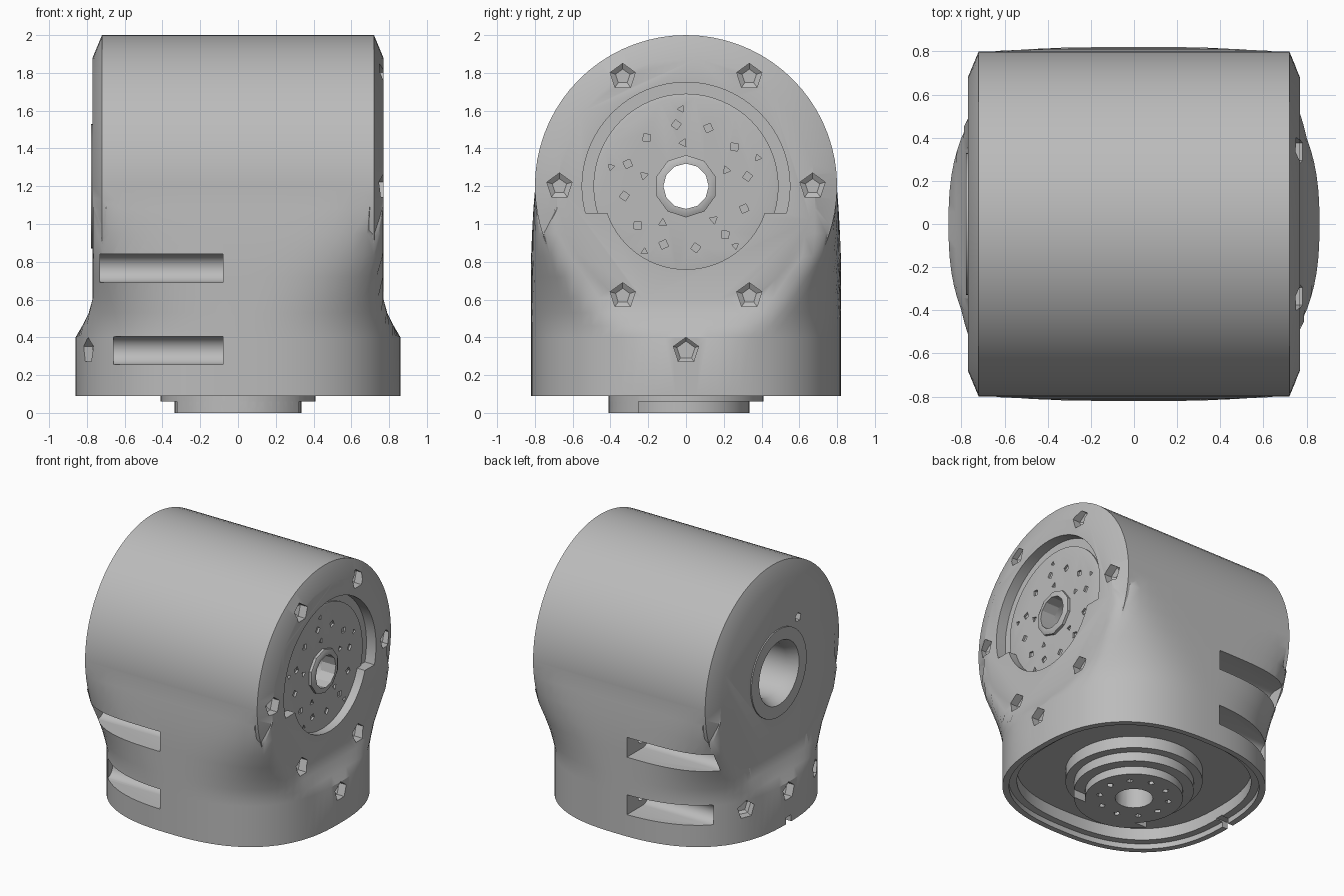
import bpy
import bmesh
from math import sin, cos, pi
from mathutils import Vector

cube = bpy.data.objects.get("Cube")
if cube:
    bpy.data.objects.remove(cube, do_unlink=True)

AXIS_Z = 1.2          # height of the horizontal barrel axis
gray = bpy.data.materials.new("housing gray")
gray.use_nodes = True
gray.diffuse_color = (0.5, 0.5, 0.5, 1)
gray.node_tree.nodes["Principled BSDF"].inputs["Base Color"].default_value = (0.5, 0.5, 0.5, 1)


def add_loft(bm, rings):
    """Skin a closed solid through rings of points."""
    loops = [[bm.verts.new(p) for p in ring] for ring in rings]
    n = len(loops[0])
    for a, b in zip(loops, loops[1:]):
        for i in range(n):
            j = (i + 1) % n
            bm.faces.new((a[i], a[j], b[j], b[i]))
    bm.faces.new(loops[0][::-1])
    bm.faces.new(loops[-1])


def finish(name, bm):
    bmesh.ops.recalc_face_normals(bm, faces=bm.faces)
    mesh = bpy.data.meshes.new(name)
    bm.to_mesh(mesh)
    bm.free()
    mesh.materials.append(gray)
    obj = bpy.data.objects.new(name, mesh)
    bpy.context.collection.objects.link(obj)
    return obj


def loft(name, rings):
    bm = bmesh.new()
    add_loft(bm, rings)
    return finish(name, bm)


def turned(origin, direction, profile, n, turn=0.0):
    """Rings of a lathe shape: profile holds (distance, radius) pairs."""
    d = Vector(direction).normalized()
    u = Vector((0, 0, 1)) if abs(d.z) < 0.9 else Vector((1, 0, 0))
    v = d.cross(u)
    return [[Vector(origin) + d * t + (u * cos(turn + 2 * pi * i / n) + v * sin(turn + 2 * pi * i / n)) * r
             for i in range(n)] for t, r in profile]


def boolean(target, tool, operation):
    mod = target.modifiers.new("join_or_cut", "BOOLEAN")
    mod.object, mod.operation, mod.solver = tool, operation, "EXACT"
    deps = bpy.context.evaluated_depsgraph_get()
    mesh = bpy.data.meshes.new_from_object(target.evaluated_get(deps))
    target.modifiers.clear()
    target.data = mesh
    bpy.data.objects.remove(tool, do_unlink=True)


def cut(target, *ring_sets):
    bm = bmesh.new()
    for rings in ring_sets:
        add_loft(bm, rings)
    boolean(target, finish("cutter", bm), "DIFFERENCE")


def join(target, rings):
    boolean(target, loft("addition", rings), "UNION")


def base_radius(a, power, ry=0.82):
    """Distance from the middle to a squared-off oval at angle a."""
    return (abs(cos(a) / 0.86) ** power + abs(sin(a) / ry) ** power) ** (-1 / power)


def oval(z, limit, power=2.5, ry=0.82):
    ring = []
    for i in range(96):
        a = 2 * pi * i / 96
        r = base_radius(a, power, ry)
        x = max(-limit, min(limit, r * cos(a)))
        y = r * sin(a)
        if limit < 0.77 and abs(x) > 0.72:      # follow the barrel's chamfer
            top = 0.798 - (abs(x) - 0.72) * 2.4
            y = max(-top, min(top, y))
        ring.append(Vector((x, y, z)))
    return ring


axis = (0, 0, AXIS_Z)
X, Z = (1, 0, 0), (0, 0, 1)

# Horizontal barrel, blended into a squared-off oval base
housing = loft("housing", turned(axis, X, [(-0.77, 0.68), (-0.72, 0.8), (0.72, 0.8), (0.77, 0.68)], 72))
join(housing, [oval(0.09, 0.9), oval(0.4, 0.9), oval(0.46, 0.825), oval(0.53, 0.79, 2.65),
               oval(0.61, 0.768, 2.9), oval(0.72, 0.768, 3.5), oval(0.83, 0.768, 4.5),
               oval(0.95, 0.768, 6, 0.815), oval(1.08, 0.768, 9, 0.808), oval(1.2, 0.768, 14, 0.798)])
join(housing, turned(axis, X, [(-0.779, 0.33), (-0.7, 0.33)], 40))

# Hollow underside with a stepped rim
cut(housing, [[Vector((p.x * s, p.y * s, z)) for p in oval(0, 0.9)]
              for z, s in ((0.0, 0.95), (0.13, 0.95), (0.131, 0.89), (0.22, 0.89))])

# Stepped recess on the left face: wide above, narrower below
def recess_ring(x):
    pts = []
    for i in range(96):
        a = 2 * pi * i / 96
        r = 0.55 if 0.55 * sin(a) > -0.16 else 0.44
        pts.append(Vector((x, r * cos(a), AXIS_Z + r * sin(a))))
    return pts


cut(housing, [recess_ring(0.69), recess_ring(0.9)])

# Flared bore through the barrel
bore = [(-0.8, 0.25), (-0.7, 0.2), (0.4, 0.2), (0.41, 0.12), (0.95, 0.12)]
cut(housing, turned(axis, X, bore, 32))

# Round-bottomed screw slots on front and back
def slot(side, z, end):
    arc = [pi * i / 10 for i in range(11)]
    section = [(0.63 - 0.075 * sin(a), z + 0.075 * cos(a)) for a in arc]
    section += [(1.0, z - 0.075), (1.0, z + 0.075)]
    return [[Vector((x, side * y, h)) for y, h in section] for x in (end, -0.08)]


def screw_hole(side, z):
    return turned((-0.1, side * 0.65, z), X, [(0, 0.035), (0.12, 0.035)], 6)


for side in (-1, 1):
    for z, end in ((0.765, -0.73), (0.33, -0.66)):
        cut(housing, slot(side, z, end))
        cut(housing, screw_hole(side, z))

# Five-sided bolt pockets on the left face and around the base
pockets = []
for i in range(6):
    a = pi * i / 3
    pockets.append(turned((0.69, 0.67 * cos(a), AXIS_Z + 0.67 * sin(a)), X, [(0, 0.04), (0.02, 0.07), (0.2, 0.07)], 5))
for a in (0, pi - 0.48, pi, pi + 0.48):
    d = Vector((cos(a), sin(a), 0))
    start = d * (base_radius(a, 2.5) - 0.08) + Vector((0, 0, 0.33))
    pockets.append(turned(start, d, [(0, 0.05), (0.02, 0.07), (0.25, 0.07)], 5))
pockets.append(turned((-0.72, -0.24, 1.53), X, [(-0.1, 0.035), (0, 0.035)], 5))
cut(housing, *pockets)

# Small wiring notch in the rim
cut(housing, [[Vector((x, y, z)) for y, z in ((-0.03, 0), (0.03, 0), (0.03, 0.14), (-0.03, 0.14))]
              for x in (-0.95, -0.7)])

# Output disc inside the recess, with hub collar and screw holes
disc = loft("output_disc", turned(axis, X, [(0.62, 0.49), (0.7, 0.49), (0.705, 0.47)], 64))
join(disc, turned(axis, X, [(0.65, 0.165), (0.725, 0.165), (0.735, 0.145)], 10))
cut(disc, turned(axis, X, [(0.5, 0.12), (0.9, 0.12)], 12))


def hole_circle(center, direction, radius, count, size, sides, depth):
    d = Vector(direction)
    side = Vector((0, 1, 0))
    other = d.cross(side)
    holes = []
    for i in range(count):
        a = 2 * pi * (i + 0.3) / count
        p = Vector(center) + side * radius * cos(a) + other * radius * sin(a)
        holes.append(turned(p - d * depth, d, [(0, size), (depth + 0.1, size)], sides, a))
    return holes


face = (0.705, 0, AXIS_Z)
cut(disc, *hole_circle(face, X, 0.33, 12, 0.027, 4, 0.04))
cut(disc, *hole_circle(face, X, 0.41, 5, 0.02, 3, 0.04), *hole_circle(face, X, 0.23, 5, 0.024, 3, 0.04))

# Stepped mounting flange below, with a wider segment towards the front
flange = loft("mounting_flange", turned((0, 0, 0), Z, [(0, 0.335), (0.06, 0.335), (0.061, 0.41), (0.13, 0.41),
                                                       (0.131, 0.47), (0.24, 0.47)], 56))
segment = [Vector((0.41 * cos(a), 0.41 * sin(a), 0)) for a in
           [pi + 0.66 + (pi - 1.32) * i / 16 for i in range(17)]]
join(flange, [[p + Vector((0, 0, z)) for p in segment] for z in (0, 0.1)])
cut(flange, turned((0, 0, 0), Z, [(-0.1, 0.13), (0.5, 0.13)], 20))
cut(flange, *hole_circle((0, 0, 0), (0, 0, -1), 0.24, 10, 0.025, 4, 0.05))
cut(housing, turned((0, 0, 0), Z, [(0.1, 0.13), (1.1, 0.13)], 20))

# Smooth curved walls while keeping machined edges crisp
for obj in (housing, disc, flange):
    bpy.ops.object.select_all(action="DESELECT")
    obj.select_set(True)
    bpy.context.view_layer.objects.active = obj
    bpy.ops.object.shade_smooth_by_angle(angle=0.5)
